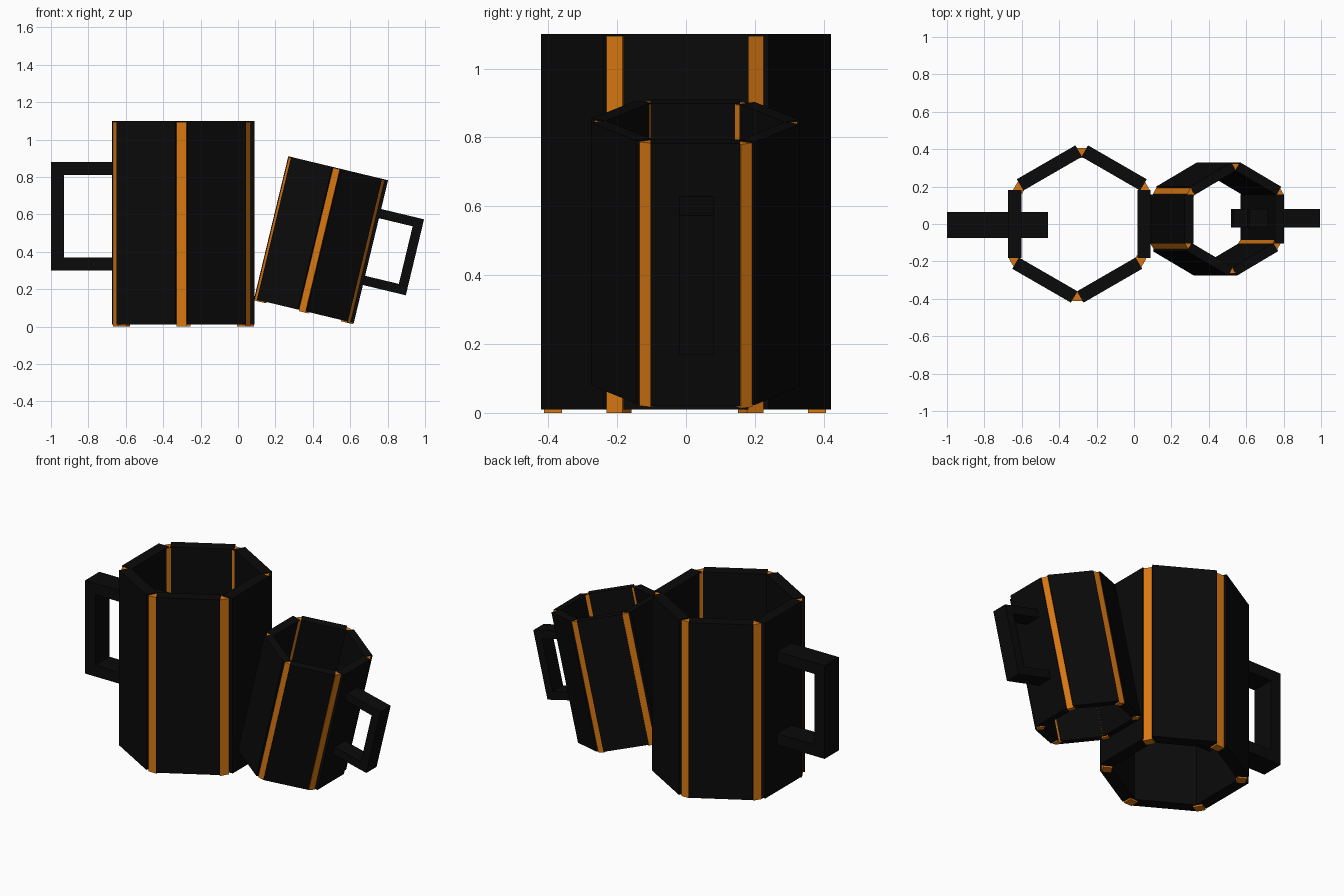
import bpy, bmesh
from math import radians, sin, cos
from mathutils import Matrix, Vector

if "Cube" in bpy.data.objects:
    bpy.data.objects.remove(bpy.data.objects["Cube"])


def material(name, color):
    m = bpy.data.materials.new(name)
    m.diffuse_color = color
    m.use_nodes = True
    m.node_tree.nodes["Principled BSDF"].inputs["Base Color"].default_value = m.diffuse_color
    return m


BLACK = material("black_panel", (0.003, 0.003, 0.003, 1))
ORANGE = material("orange_strip", (0.70, 0.19, 0.006, 1))


def box(name, center, size, mat, frame, turn=0.0):
    """Box turned about its own z axis, then placed in the mug's frame."""
    bm = bmesh.new()
    bmesh.ops.create_cube(bm, size=1)
    local = Matrix.Translation(center) @ Matrix.Rotation(turn, 4, 'Z') @ Matrix.Diagonal((*size, 1))
    bmesh.ops.transform(bm, matrix=frame @ local, verts=bm.verts)
    me = bpy.data.meshes.new(name)
    bm.to_mesh(me)
    bm.free()
    me.materials.append(mat)
    bpy.context.collection.objects.link(bpy.data.objects.new(name, me))


def mug(name, frame):
    # Six wall planks; front and back pairs are slightly shifted sideways
    for i in range(6):
        a = radians(60 * i)
        shift = 0.012 if i in (1, 2) else -0.012 if i in (4, 5) else 0
        box(f"{name}_wall_{i}", (0.346 * cos(a) + shift, 0.346 * sin(a), 0),
            (0.07, 0.362, 1.09), BLACK, frame, a)
    # Orange corner strips, sitting a little lower than the planks
    for i in range(6):
        a = radians(60 * i + 30)
        shift = 0.01 if sin(a) > 0 else -0.01
        box(f"{name}_corner_strip_{i}", (0.383 * cos(a) + shift, 0.383 * sin(a) - 0.003, -0.0075),
            (0.052, 0.055, 1.095), ORANGE, frame, a)
    # Square handle whose bars run through the wall
    box(f"{name}_handle_grip", (-0.6735, -0.005, 0.035), (0.07, 0.14, 0.58), BLACK, frame)
    for part, z in (("upper", 0.29), ("lower", -0.22)):
        box(f"{name}_handle_{part}_bar", (-0.4035, -0.005, z), (0.47, 0.14, 0.07), BLACK, frame)


# Upright large mug
mug("large_mug", Matrix.Translation((-0.2915, 0, 0.555)))

# Smaller mug, handle facing the other way, leaning on the large one
mug("small_mug", Matrix.Translation((0.444, 0.027, 0.465))
    @ Matrix.Rotation(radians(13.5), 4, 'Y')
    @ Matrix.Rotation(radians(180), 4, 'Z')
    @ Matrix.Scale(0.72, 4))
